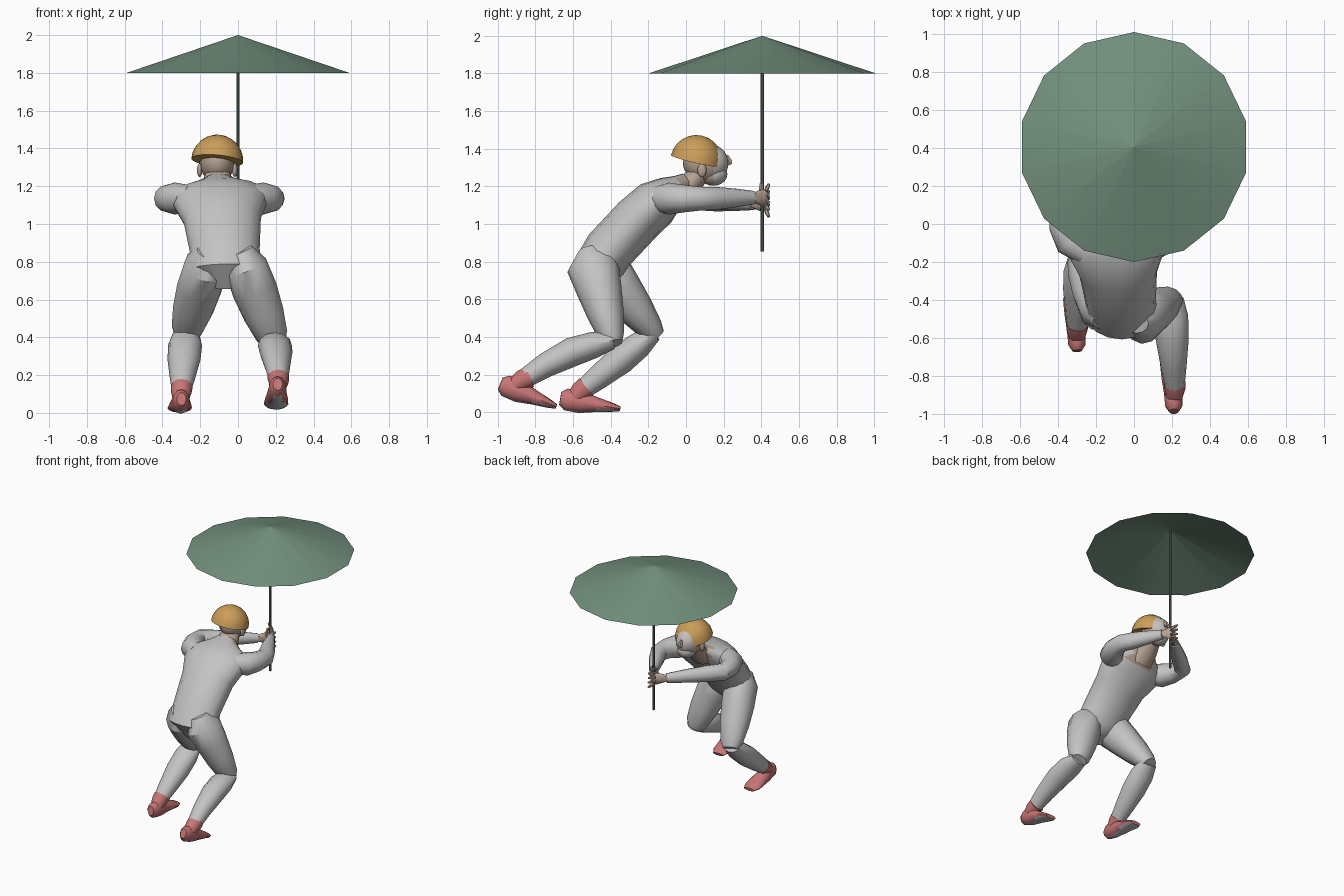
import bpy, bmesh, math
from mathutils import Vector, Matrix

if "Cube" in bpy.data.objects:
    bpy.data.objects.remove(bpy.data.objects["Cube"])


def material(name, rgb):
    m = bpy.data.materials.new(name)
    m.use_nodes = True
    m.diffuse_color = (*rgb, 1)
    m.node_tree.nodes["Principled BSDF"].inputs["Base Color"].default_value = (*rgb, 1)
    return m


GREY = material("suit grey", (0.55, 0.55, 0.55))
SKIN = material("skin tan", (0.47, 0.36, 0.29))
PALE = material("pale skin", (0.56, 0.52, 0.49))
RED = material("sock red", (0.58, 0.18, 0.18))
GOLD = material("hat gold", (0.60, 0.34, 0.10))
GREEN = material("canopy green", (0.17, 0.28, 0.205))
POLE = material("pole green", (0.11, 0.17, 0.14))


def finish(name, bm, mats, rule=None):
    """Turn a bmesh into a shaded object; rule(face) picks the material index."""
    bm.normal_update()
    if rule:
        for f in bm.faces:
            f.material_index = rule(f)
    me = bpy.data.meshes.new(name)
    bm.to_mesh(me)
    bm.free()
    ob = bpy.data.objects.new(name, me)
    bpy.context.collection.objects.link(ob)
    for m in mats:
        me.materials.append(m)
    bpy.ops.object.select_all(action='DESELECT')
    ob.select_set(True)
    bpy.context.view_layer.objects.active = ob
    bpy.ops.object.shade_smooth_by_angle(angle=math.radians(40))


def span(start, end, profile, bow=0):
    """Rings at (fraction, half width, half depth) between two joints, bowed upward."""
    a, b = Vector(start), Vector(end)
    up = Vector((0, 0, bow))
    return [(a.lerp(b, t) + up * math.sin(math.pi * t), w, d) for t, w, d in profile]


def loft(name, rings, mats, side=(1, 0, 0), n=12, rule=None):
    """Skin elliptical rings (centre, half width, half depth) along a path."""
    bm = bmesh.new()
    pts = [Vector(r[0]) for r in rings]
    loops = []
    for i, (p, w, d) in enumerate(rings):
        t = (pts[min(i + 1, len(pts) - 1)] - pts[max(i - 1, 0)]).normalized()
        u = Vector(side)
        u = (u - t * u.dot(t)).normalized()
        v = t.cross(u)
        loops.append([bm.verts.new(pts[i] + u * w * math.cos(a) + v * d * math.sin(a))
                      for a in (math.tau * k / n for k in range(n))])
    for lo, hi in zip(loops, loops[1:]):
        for k in range(n):
            bm.faces.new((lo[k], lo[(k + 1) % n], hi[(k + 1) % n], hi[k]))
    bm.faces.new(loops[0][::-1])
    bm.faces.new(loops[-1])
    bmesh.ops.recalc_face_normals(bm, faces=bm.faces)
    finish(name, bm, mats, rule)


def ball(name, centre, radii, mats, rule=None):
    bm = bmesh.new()
    bmesh.ops.create_uvsphere(bm, u_segments=16, v_segments=10, radius=1)
    bm.transform(Matrix.Translation(centre) @ Matrix.Diagonal((*radii, 1)))
    finish(name, bm, mats, rule)


def cone(name, r1, r2, depth, z, segments, mat, caps):
    bm = bmesh.new()
    bmesh.ops.create_cone(bm, segments=segments, radius1=r1, radius2=r2, depth=depth, cap_ends=caps)
    bm.transform(Matrix.Translation((0, 0.405, z)))
    finish(name, bm, [mat])


# Parasol: open fourteen-sided cone and a thin pole
cone("parasol_canopy", 0.605, 0.0005, 0.2, 1.9, 14, GREEN, False)
cone("parasol_pole", 0.009, 0.009, 1.14, 1.425, 8, POLE, True)


# Torso leaning forward, with an open collar at the chest
def collar(f):
    c = f.calc_center_median()
    return int(c.y > -0.08 and f.normal.y > 0.1 and c.z > 1.1 and abs(c.x + 0.1) < 0.1)


spine = [(-0.45, 0.67, 0.08, 0.07), (-0.47, 0.76, 0.19, 0.14), (-0.41, 0.86, 0.185, 0.135),
         (-0.26, 1.02, 0.205, 0.135), (-0.16, 1.11, 0.25, 0.13), (-0.085, 1.165, 0.235, 0.095),
         (-0.03, 1.2, 0.13, 0.065), (0.01, 1.225, 0.08, 0.05)]
loft("torso", [((-0.107 - 0.09 * y, y, z), w, d) for y, z, w, d in spine],
     [GREY, SKIN], n=16, rule=collar)
loft("neck", span((-0.1, -0.05, 1.13), (-0.11, 0.1, 1.3),
                  [(0, 0.09, 0.06), (0.4, 0.085, 0.065), (1, 0.06, 0.05)]), [SKIN])

# Legs: shared limb profiles stretched between the joints of each side
THIGH = [(-0.2, 0.07, 0.06), (0, 0.115, 0.14), (0.33, 0.12, 0.12),
         (0.65, 0.108, 0.098), (0.93, 0.085, 0.07), (1.04, 0.06, 0.05)]
SHIN = [(0, 0.07, 0.045), (0.2, 0.09, 0.07), (0.45, 0.087, 0.078),
        (0.75, 0.068, 0.065), (1, 0.05, 0.05)]
FOOT = [(-0.06, 0.025, 0.035), (0.04, 0.045, 0.058), (0.3, 0.05, 0.06),
        (0.58, 0.06, 0.04), (0.86, 0.065, 0.024), (1, 0.045, 0.013)]


def leg(side, hip, knee, ankle, heel, toe, bow):
    loft(side + "_thigh", span(hip, knee, THIGH), [GREY])
    loft(side + "_shin", span(knee, ankle, SHIN, bow), [GREY])
    loft(side + "_foot", span(heel, toe, FOOT), [RED, GREY],
         rule=lambda f: int(f.normal.z < -0.85))
    # Sock from inside the foot up over the trouser end
    low = Vector(ankle).lerp(Vector(heel).lerp(Vector(toe), 0.15), 0.7)
    top = Vector(ankle).lerp(Vector(knee), 0.08)
    loft(side + "_sock", [(low, 0.045, 0.045), (ankle, 0.055, 0.055), (top, 0.058, 0.058)], [RED])


leg("left", (0.04, -0.495, 0.78), (0.19, -0.39, 0.38), (0.215, -0.87, 0.17),
    (0.21, -0.97, 0.145), (0.2, -0.69, 0.03), 0.035)
leg("right", (-0.17, -0.45, 0.78), (-0.275, -0.17, 0.42), (-0.3, -0.56, 0.11),
    (-0.3, -0.65, 0.07), (-0.31, -0.35, 0.018), 0)

# Arms: mirrored upper arms, forearms meeting at the pole
UPPER = [(0.15, -0.15, 0.07), (0.235, -0.09, 0.085), (0.275, -0.01, 0.073), (0.285, 0.08, 0.063)]
FOREARM = [(0.28, 0.061, 0.058), (0.62, 0.051, 0.047), (1, 0.036, 0.03)]
for side, s, wrist, palm_x in (("left", 1, Vector((0.035, 0.36, 1.14)), 0.015),
                               ("right", -1, Vector((-0.08, 0.36, 1.11)), -0.03)):
    rings = [((-0.1 + s * x, y, 1.135), r, r) for x, y, r in UPPER]
    rings += span(rings[-1][0], wrist, FOREARM)
    loft(side + "_arm", rings, [GREY], side=(0, 0, 1))
    # Hand: flat palm, four fanned fingers and a raised thumb
    palm = Vector((palm_x, 0.405, wrist.z))
    loft(side + "_palm", [(wrist, 0.028, 0.024), (palm, 0.045, 0.02),
                          (palm + Vector((-s * 0.02, 0.025, 0)), 0.04, 0.014)],
         [SKIN], side=(0, 0, 1), n=8)
    for k in range(4):
        h = (k - 1.5) * 0.022
        root = palm + Vector((-s * 0.01, 0.018, h))
        tip = palm + Vector((-s * 0.055, 0.035, h * 1.7 + s * 0.015))
        loft(f"{side}_finger_{k + 1}",
             span(root, tip, [(0, 0.011, 0.011), (0.6, 0.011, 0.011), (1, 0.007, 0.007)]),
             [SKIN], side=(0, 0, 1), n=6)
    loft(side + "_thumb", [(palm + Vector((0, -0.01, 0.02)), 0.013, 0.013),
                           (palm + Vector((-s * 0.01, -0.005, 0.075)), 0.009, 0.009)], [SKIN], n=6)


# Head with a pale face, looking toward +y
def face_patch(f):
    return int(f.calc_center_median().y > 0.14)


ball("head", (-0.11, 0.105, 1.325), (0.093, 0.122, 0.105), [SKIN, PALE], face_patch)
ball("jaw", (-0.11, 0.145, 1.265), (0.068, 0.075, 0.062), [SKIN, PALE], face_patch)
loft("nose", span((-0.11, 0.215, 1.365), (-0.11, 0.235, 1.315),
                  [(0, 0.01, 0.01), (0.7, 0.018, 0.02), (1, 0.016, 0.012)]), [SKIN], n=6)
for side, s in (("left", 1), ("right", -1)):
    ball(side + "_ear", (-0.11 + s * 0.093, 0.085, 1.285), (0.014, 0.024, 0.036), [SKIN])

# Half-dome hat tipped toward the face
bm = bmesh.new()
bmesh.ops.create_uvsphere(bm, u_segments=20, v_segments=12, radius=0.138)
bmesh.ops.delete(bm, geom=[v for v in bm.verts if v.co.z < -0.001], context='VERTS')
bmesh.ops.contextual_create(bm, geom=[e for e in bm.edges if e.is_boundary])
bm.transform(Matrix.Translation((-0.11, 0.055, 1.335)) @ Matrix.Rotation(math.radians(-13), 4, 'X')
             @ Matrix.Rotation(math.radians(5), 4, 'Y'))
finish("hat", bm, [GOLD])
